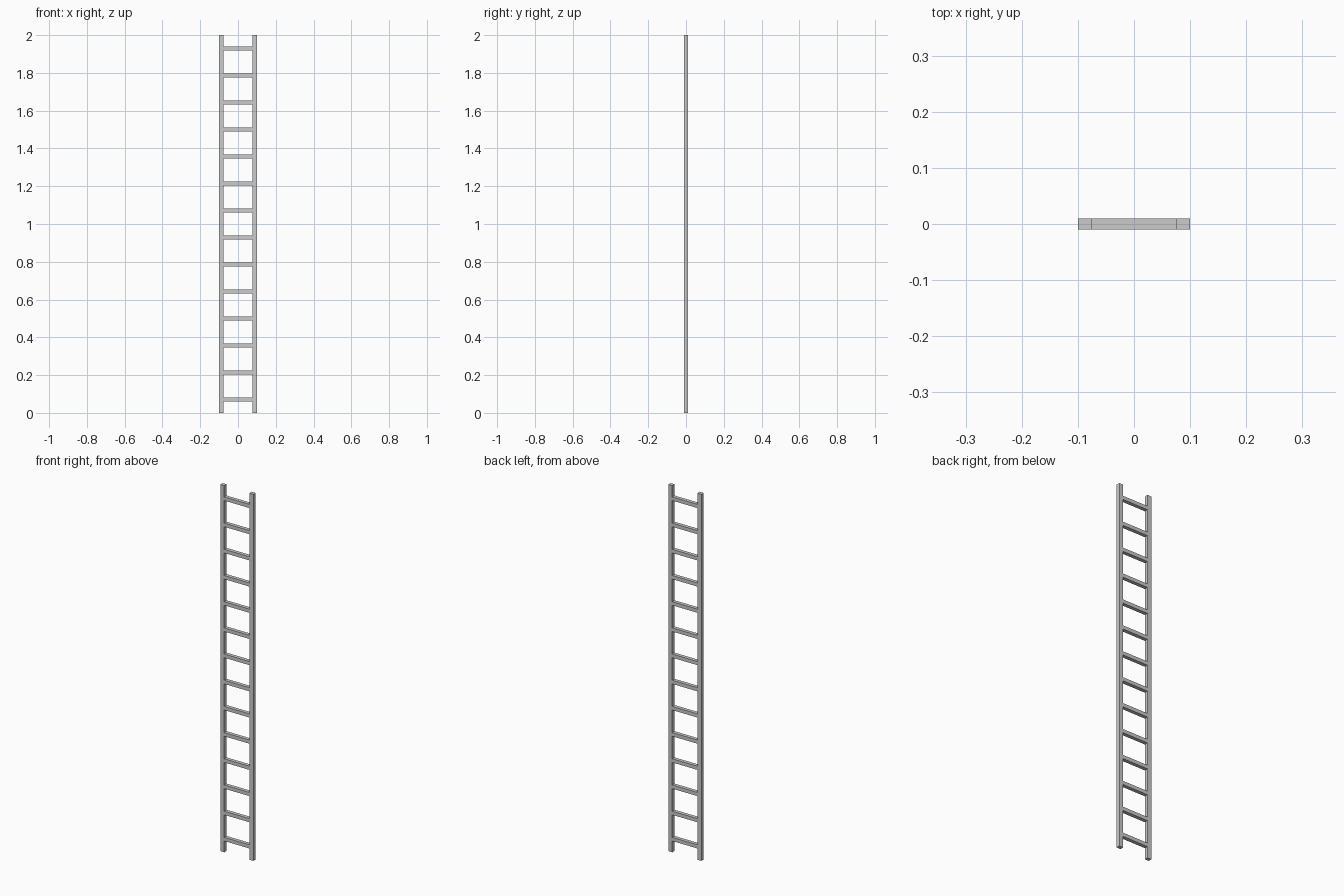
import bpy

if "Cube" in bpy.data.objects:
    bpy.data.objects.remove(bpy.data.objects["Cube"])

HEIGHT = 2.0
HALF_WIDTH = 0.1
RAIL_W = 0.024
DEPTH = 0.02
RUNGS = 14
RUNG_H = 0.02


def box(name, size, loc):
    bpy.ops.mesh.primitive_cube_add(size=1, location=loc)
    ob = bpy.context.object
    ob.name = name
    ob.scale = size
    bpy.ops.object.transform_apply(location=False, rotation=False, scale=True)
    return ob


# Side rails
for name, side in (("left_rail", -1), ("right_rail", 1)):
    box(name, (RAIL_W, DEPTH, HEIGHT),
        (side * (HALF_WIDTH - RAIL_W / 2), 0, HEIGHT / 2))

# Evenly spaced rungs fitted between the rails
spacing = HEIGHT / RUNGS
rung_length = 2 * (HALF_WIDTH - RAIL_W)
for i in range(RUNGS):
    box(f"rung_{i + 1}", (rung_length, DEPTH, RUNG_H),
        (0, 0, spacing * (i + 0.5)))
